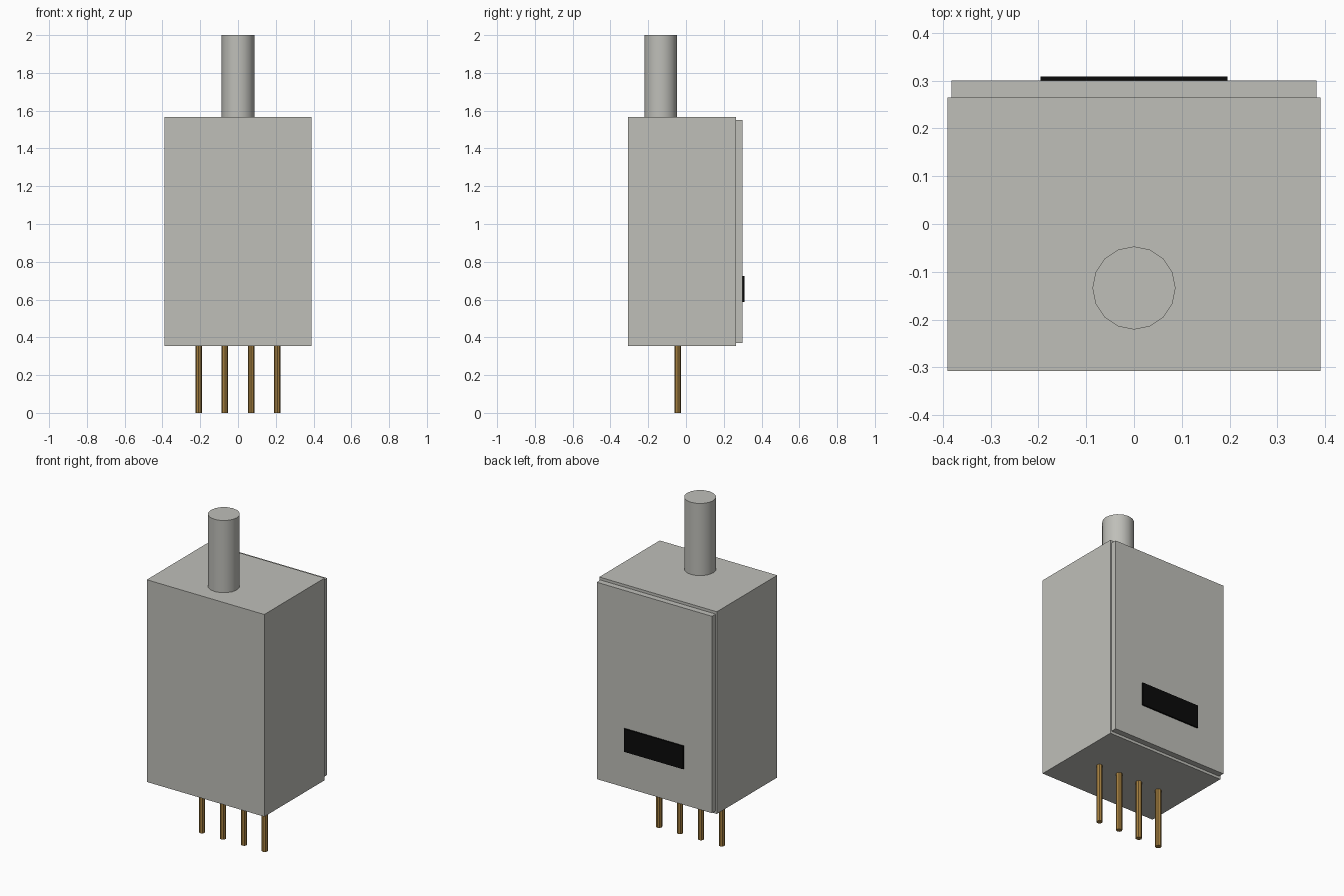
import bpy
import math

cube = bpy.data.objects.get("Cube")
if cube:
    bpy.data.objects.remove(cube, do_unlink=True)


def material(name, color):
    mat = bpy.data.materials.new(name)
    mat.use_nodes = True
    mat.diffuse_color = (*color, 1)
    mat.node_tree.nodes["Principled BSDF"].inputs["Base Color"].default_value = (*color, 1)
    return mat


def finish(name, mat):
    obj = bpy.context.object
    obj.name = name
    obj.data.materials.append(mat)
    return obj


def box(name, mat, x, y, z):
    """Box from (low, high) ranges on each axis."""
    ranges = (x, y, z)
    bpy.ops.mesh.primitive_cube_add(size=1, location=[(a + b) / 2 for a, b in ranges])
    obj = finish(name, mat)
    obj.scale = [b - a for a, b in ranges]
    bpy.ops.object.transform_apply(location=False, rotation=False, scale=True)
    return obj


def rod(name, mat, sides, radius, x, y, z):
    """Upright cylinder spanning the z range."""
    bpy.ops.mesh.primitive_cylinder_add(
        vertices=sides, radius=radius, depth=z[1] - z[0],
        location=(x, y, (z[0] + z[1]) / 2))
    return finish(name, mat)


grey = material("warm grey", (0.52, 0.52, 0.485))
black = material("black", (0.003, 0.003, 0.003))
brass = material("brass", (0.37, 0.21, 0.05))

# Housing, with a slightly smaller cover on the back
box("housing", grey, (-0.39, 0.39), (-0.308, 0.265), (0.354, 1.567))
box("back_cover", grey, (-0.382, 0.382), (0.265, 0.3), (0.37, 1.551))

# Dark plate on the cover
box("label_plate", black, (-0.196, 0.196), (0.3, 0.309), (0.587, 0.725))

# Round shaft on top
rod("shaft", grey, 16, 0.087, 0, -0.134, (1.567, 2))
bpy.ops.object.shade_smooth_by_angle(angle=math.radians(30))

# Row of four contact pins underneath
for i in range(4):
    rod(f"pin_{i + 1}", brass, 8, 0.0173, (i - 1.5) * 0.139, -0.043, (0, 0.354))
